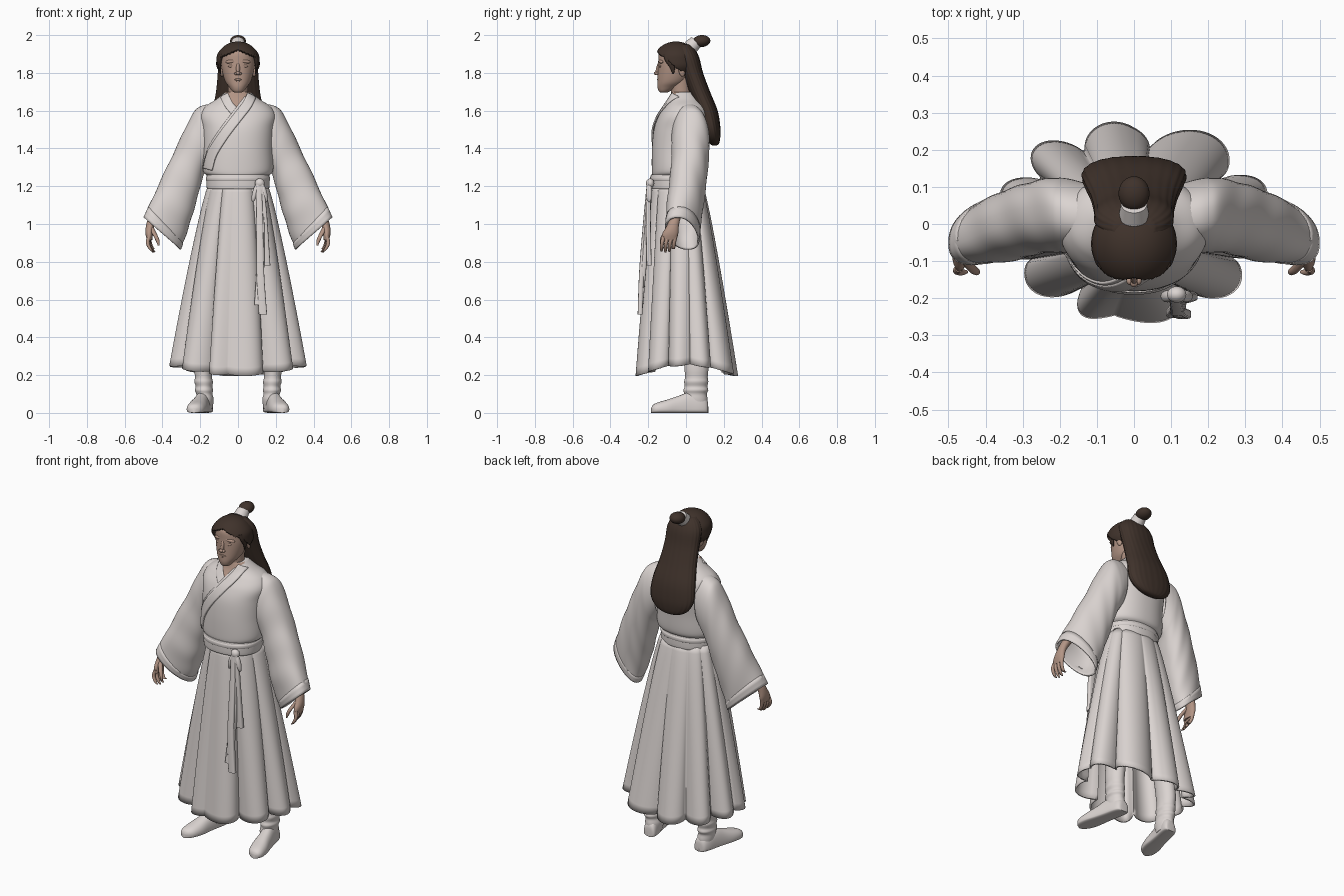
import bpy, bmesh, math
from mathutils import Vector, Matrix, Euler

cube = bpy.data.objects.get("Cube")
if cube:
    bpy.data.objects.remove(cube, do_unlink=True)


def material(name, rgb):
    m = bpy.data.materials.new(name)
    m.use_nodes = True
    m.diffuse_color = (*rgb, 1)
    m.node_tree.nodes["Principled BSDF"].inputs["Base Color"].default_value = (*rgb, 1)
    return m


CLOTH = material("off_white_cloth", (0.71, 0.66, 0.64))
SKIN = material("tan_skin", (0.45, 0.30, 0.235))
HAIR = material("dark_brown_hair", (0.05, 0.032, 0.024))


def finish(name, bm, mat, angle=50, thick=0):
    """Turn a bmesh into a smooth shaded object, optionally thickened."""
    bmesh.ops.recalc_face_normals(bm, faces=bm.faces)
    mesh = bpy.data.meshes.new(name)
    bm.to_mesh(mesh)
    bm.free()
    mesh.materials.append(mat)
    ob = bpy.data.objects.new(name, mesh)
    bpy.context.collection.objects.link(ob)
    bpy.ops.object.select_all(action="DESELECT")
    ob.select_set(True)
    bpy.context.view_layer.objects.active = ob
    bpy.ops.object.shade_smooth_by_angle(angle=math.radians(angle))
    if thick:
        mod = ob.modifiers.new("thickness", "SOLIDIFY")
        mod.thickness = thick
    return ob


def spline(rows, steps):
    """Catmull-Rom resampling of equal length rows of numbers."""
    out = []
    last = len(rows) - 1
    for i in range(last):
        near = [rows[max(0, min(last, i + k))] for k in (-1, 0, 1, 2)]
        for j in range(steps):
            t = j / steps
            out.append([b + t / 2 * (c - a + t * (2 * a - 5 * b + 4 * c - d + t * (3 * (b - c) + d - a)))
                        for a, b, c, d in zip(*near)])
    return out + [list(rows[-1])]


def loft(name, rings, mat, closed=True, caps=True, **kw):
    bm = bmesh.new()
    vs = [[bm.verts.new(p) for p in ring] for ring in rings]
    n = len(vs[0])
    for a, b in zip(vs, vs[1:]):
        for i in range(n if closed else n - 1):
            j = (i + 1) % n
            bm.faces.new((a[i], a[j], b[j], b[i]))
    if caps:
        bm.faces.new(vs[0])
        bm.faces.new(vs[-1])
    return finish(name, bm, mat, **kw)


def power(v, e):
    return math.copysign(abs(v) ** e, v)


def body(name, rows, mat, n=32, square=2.0, ripple=0, count=0, steps=4):
    """Stack of horizontal oval sections: z, centre x, centre y, half x, half y."""
    rings = []
    for z, cx, cy, a, b in spline(rows, steps):
        ring = []
        for i in range(n):
            t = math.tau * i / n
            k = 1 + ripple * math.cos(count * t + 9 * z)
            ring.append((cx + a * k * power(math.cos(t), 2 / square),
                         cy + b * k * power(math.sin(t), 2 / square), z))
        rings.append(ring)
    return loft(name, rings, mat)


def ball(name, at, size, mat, tilt=(0, 0, 0)):
    bm = bmesh.new()
    bmesh.ops.create_uvsphere(bm, u_segments=24, v_segments=16, radius=1,
                              matrix=Matrix.LocRotScale(Vector(at), Euler(tilt), Vector(size)))
    return finish(name, bm, mat)


# Robe torso, with bare skin in the neck opening
TORSO = [(1.20, 0, -.045, .155, .13), (1.25, 0, -.045, .16, .132), (1.285, 0, -.035, .186, .146),
         (1.40, 0, -.03, .185, .15), (1.50, 0, -.02, .19, .15), (1.57, 0, -.008, .2, .138),
         (1.62, 0, 0, .175, .115), (1.66, 0, -.005, .115, .085), (1.70, 0, -.015, .066, .062)]
torso = body("robe_torso", TORSO, CLOTH, n=128, square=2.2, steps=8)
torso.data.materials.append(SKIN)
for f in torso.data.polygons:
    if f.center.y < -.03 and f.center.z > 1.6 + 1.4 * abs(f.center.x):
        f.material_index = 1

SECTIONS = spline(TORSO, 8)


def chest(x, z):
    """Front surface of the torso."""
    lo, hi = next((p, q) for p, q in zip(SECTIONS, SECTIONS[1:]) if z <= q[0])
    t = (z - lo[0]) / (hi[0] - lo[0])
    cy, a, b = (lo[k] + t * (hi[k] - lo[k]) for k in (2, 3, 4))
    return cy - b * (1 - min(.98, abs(x) / a) ** 2.2) ** (1 / 2.2)


def collar(name, path, width, lift):
    pts = [Vector(p) for p in spline(path, 8)]
    rings = []
    for i, p in enumerate(pts):
        d = (pts[min(i + 1, len(pts) - 1)] - pts[max(i - 1, 0)]).normalized()
        side = Vector((-d.y, d.x)) * width
        row = [p + side * (k / 3 - 1) for k in range(7)]
        rings.append([(q.x, chest(q.x, q.y) - lift, q.y) for q in row])
    loft(name, rings, CLOTH, closed=False, caps=False, thick=.009)


over = [(.075, 1.685), (.05, 1.635), (0, 1.57), (-.08, 1.465), (-.14, 1.37), (-.165, 1.29)]
under = [(-.075, 1.685), (-.05, 1.635), (-.02, 1.6), (.008, 1.572)]
collar("under_collar", under, .022, .005)
collar("over_collar_inner", [(x, z + .03) for x, z in over[1:]], .018, .007)
collar("over_collar", over, .025, .012)

# Pleated skirt: round lobes between valleys given as angle and depth
VALLEYS = [(5, .1), (35, .27), (81, .27), (117, .27), (147, .27), (175, .1),
           (205, .16), (239, .29), (261, .08), (299, .3), (335, .2), (365, .1)]
rings = []
for k in range(25):
    t = k / 24
    grow = t ** .85
    ring = []
    for i in range(288):
        deg = 5 + i * 1.25
        lo, hi = next((a, b) for a, b in zip(VALLEYS, VALLEYS[1:]) if a[0] <= deg < b[0])
        s = (deg - lo[0]) / (hi[0] - lo[0])
        depth = (lo[1] + s * (hi[1] - lo[1])) * (.2 + .8 * grow)
        dip = 1 - math.sin(math.pi * s) ** .65
        c, sn = math.cos(math.radians(deg)), math.sin(math.radians(deg))
        corner = .05 * grow * abs(2 * c * sn) if sn > 0 else 0
        r = 1 + corner - depth * dip
        back, front = .09 + .185 * grow, .175 + .095 * grow
        hem = .195 + .055 * c * c + .01 * dip
        ring.append(((.158 + .21 * grow) * c * r, (back if sn > 0 else front) * sn * r,
                     1.21 + (hem - 1.21) * t))
    rings.append(ring)
loft("pleated_skirt", rings, CLOTH, caps=False, thick=.01, angle=60)

# Belt in two wraps, with knot and hanging ties
for name, low, high, grow in (("belt", 1.185, 1.262, 0), ("belt_upper_wrap", 1.225, 1.255, .003)):
    body(name, [(z, 0, -.045, .161 + g + grow, .137 + g + grow)
                for z, g in ((low, 0), (low + .008, .005), (high - .008, .005), (high, 0))],
         CLOTH, n=64, square=2.2)
ball("belt_knot", (.115, -.19, 1.215), (.026, .022, .026), CLOTH)
for s in (-1, 1):
    ball("bow_loop", (.115 + .025 * s, -.195, 1.165), (.014, .016, .05), CLOTH, (0, -.25 * s, 0))
TIES = {"long_tie": [(1.21, .11, -.195), (1.0, .115, -.215), (.75, .118, -.235), (.52, .132, -.243)],
        "middle_tie": [(1.21, .115, -.19), (1.0, .122, -.205), (.8, .12, -.22), (.57, .108, -.24)],
        "short_tie": [(1.21, .12, -.195), (1.05, .135, -.2), (.78, .15, -.195)]}
for name, path in TIES.items():
    body(name, [(*p, .016 + .008 * i / len(path), .013) for i, p in enumerate(path)],
         CLOTH, n=16, square=4)

# Sleeves, cuffs, hands, boots and ears on both sides
SLEEVE = [(.13, .02, 1.635, .14, .02, 1.33, .09), (.195, .025, 1.622, .165, .02, 1.29, .1),
          (.245, .03, 1.575, .185, .02, 1.25, .1), (.325, .02, 1.41, .22, .01, 1.12, .098),
          (.415, -.01, 1.22, .262, 0, .98, .096), (.499, -.05, 1.035, .303, .01, .865, .084)]


def sleeve_ring(row, side, puff=0, wrinkle=0):
    top, low = Vector(row[:3]), Vector(row[3:6])
    mid, half = (top + low) / 2, (top - low) / 2
    ring = []
    for i in range(48):
        t = math.tau * i / 48
        k = 1 + puff + wrinkle * math.sin(3 * t + 40 * mid.z)
        p = mid + half * k * math.cos(t) + Vector((0, row[6] * k * power(math.sin(t), .85), 0))
        ring.append((p.x * side, p.y, p.z))
    return ring


BOOT = [(.02, .175, .055, .04, .055), (.07, .175, .05, .046, .064), (.1, .178, .05, .043, .06),
        (.12, .18, .052, .048, .066), (.14, .18, .053, .044, .06), (.165, .182, .054, .049, .064),
        (.19, .183, .055, .045, .06), (.25, .183, .055, .048, .064), (.4, .165, .05, .052, .066),
        (.65, .12, .02, .06, .07)]
FOOT = [(.118, .012, .03), (.112, .034, .07), (.08, .043, .1), (.02, .044, .11), (-.04, .047, .09),
        (-.1, .052, .07), (-.15, .046, .055), (-.175, .03, .042), (-.184, .01, .025)]

for s, label in ((1, "left"), (-1, "right")):
    rows = spline(SLEEVE, 8)
    loft(label + "_sleeve", [sleeve_ring(r, s, wrinkle=.015) for r in rows], CLOTH,
         caps=False, thick=.008)
    loft(label + "_cuff", [sleeve_ring(r, s, puff=.014) for r in rows[-4:]], CLOTH,
         caps=False, thick=.008)
    body(label + "_forearm", [(1.18, .375 * s, -.01, .04, .04), (1.04, .445 * s, -.055, .027, .03),
                              (.99, .465 * s, -.07, .022, .032), (.95, .47 * s, -.083, .02, .042),
                              (.915, .468 * s, -.09, .014, .04)], SKIN, n=20)
    for i in range(4):
        y = -.12 + .021 * i
        tip = .848 + (.006, 0, .004, .02)[i]
        body(label + "_finger", [(.935, .47 * s, y, .011, .011), (.9, (.478 - .004 * i) * s, y - .006, .01, .01),
                                 (.87, (.466 - .005 * i) * s, y - .01, .009, .009),
                                 (tip, (.452 - .005 * i) * s, y - .009, .005, .005)], SKIN, n=12)
    body(label + "_thumb", [(.985, .462 * s, -.085, .014, .014), (.94, .438 * s, -.118, .012, .012),
                            (.91, .425 * s, -.128, .01, .01), (.885, .42 * s, -.132, .004, .004)], SKIN, n=12)
    body(label + "_boot_shaft", [(z, x * s, y, a, b) for z, x, y, a, b in BOOT], CLOTH)
    rings = []
    for y, w, h in spline(FOOT, 4):
        cx = .172 + .06 * (.1 - y) / .28
        ring = []
        for i in range(28):
            t = math.tau * i / 28
            up = math.sin(t)
            z = .02 + (h - .02) * up if up > 0 else .02 * (1 - abs(up) ** .4)
            ring.append(((cx + w * power(math.cos(t), .8)) * s, y, z))
        rings.append(ring)
    loft(label + "_boot_foot", rings, CLOTH)
    ball(label + "_ear", (.087 * s, -.022, 1.81), (.01, .017, .03), SKIN, (.2, 0, .3 * s))
    ball(label + "_eyelid", (.034 * s, -.136, 1.836), (.018, .008, .008), SKIN)
    ball(label + "_brow", (.038 * s, -.132, 1.86), (.03, .012, .01), SKIN, (0, .1 * s, .25 * s))
    ball(label + "_nostril", (.011 * s, -.154, 1.796), (.009, .01, .008), SKIN)
    # Swept lock at the temple
    body(label + "_temple_lock", [(1.9, .088 * s, -.09, .012, .03), (1.865, .097 * s, -.085, .011, .026),
                                  (1.83, .098 * s, -.072, .007, .015), (1.795, .092 * s, -.068, .002, .004)],
         HAIR, n=16)

# Neck, head and face
body("neck", [(1.6, 0, -.02, .06, .055), (1.68, 0, -.025, .052, .052), (1.78, 0, -.03, .055, .055)], SKIN)
body("head", [(1.695, 0, -.117, .016, .016), (1.703, 0, -.114, .03, .03), (1.725, 0, -.098, .047, .053),
              (1.755, 0, -.075, .068, .076), (1.81, 0, -.06, .084, .089), (1.86, 0, -.053, .09, .094),
              (1.91, 0, -.058, .083, .084), (1.94, 0, -.06, .05, .05)], SKIN, n=40, square=2.1)
ball("nose_bridge", (0, -.147, 1.825), (.01, .011, .036), SKIN, (-.25, 0, 0))
ball("nose_tip", (0, -.158, 1.798), (.011, .012, .01), SKIN)
ball("upper_lip", (0, -.146, 1.765), (.023, .008, .006), SKIN)
ball("lower_lip", (0, -.144, 1.754), (.018, .008, .006), SKIN)
ball("chin", (0, -.131, 1.717), (.02, .017, .016), SKIN)

# Hair cap trimmed along the hairline
bm = bmesh.new()
bmesh.ops.create_uvsphere(bm, u_segments=96, v_segments=64, radius=1, matrix=Matrix.LocRotScale(
    Vector((0, -.053, 1.86)), None, Vector((.116, .12, .106))))
bare = [v for v in bm.verts
        if v.co.z < 1.925 - .45 * abs(v.co.x) - .95 * max(0, v.co.y + .11)]
bmesh.ops.delete(bm, geom=bare, context="VERTS")
for v in bm.verts:
    v.co.x *= 1 + .012 * math.sin(90 * v.co.z)
finish("hair_cap", bm, HAIR, thick=.014)

# Long back hair, topknot and its tie
body("long_back_hair", [(1.95, 0, -.012, .055, .035), (1.925, 0, -.003, .085, .05), (1.88, 0, .012, .106, .058),
                        (1.80, 0, .036, .107, .054), (1.70, 0, .072, .116, .055), (1.60, 0, .112, .134, .055),
                        (1.51, 0, .132, .14, .05), (1.455, 0, .143, .115, .038), (1.425, 0, .15, .07, .024),
                        (1.415, 0, .152, .025, .01)],
     HAIR, n=96, square=2.2, ripple=.01, count=22)
bm = bmesh.new()
bmesh.ops.create_cone(bm, cap_ends=True, segments=32, radius1=.041, radius2=.035, depth=.045,
                      matrix=Matrix.LocRotScale(Vector((0, .038, 1.949)), Euler((-.8, 0, 0)), None))
finish("topknot_tie", bm, CLOTH)
ball("topknot", (0, .082, 1.968), (.042, .047, .032), HAIR, (.1, 0, 0))
